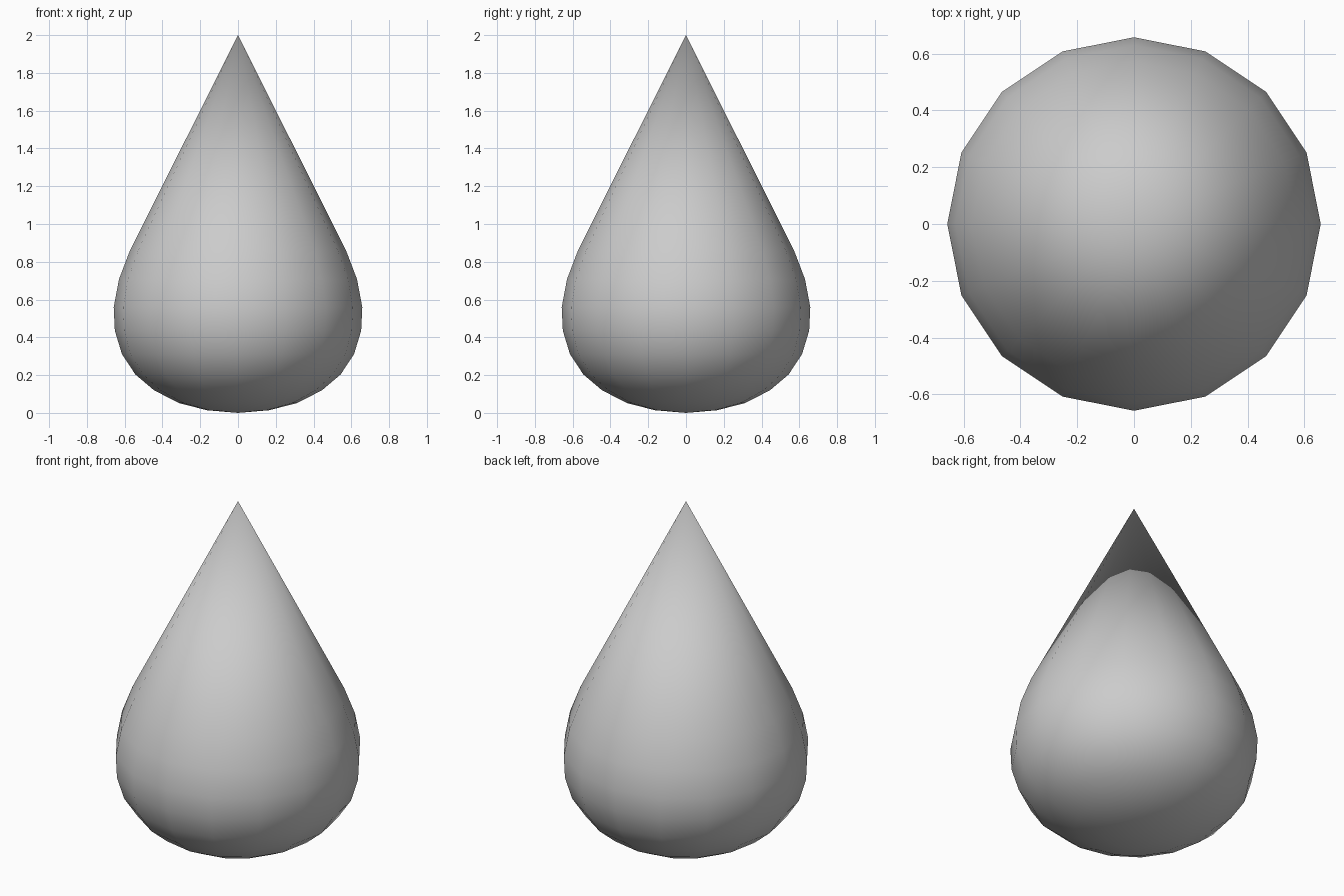
import bpy, bmesh, math

if "Cube" in bpy.data.objects:
    bpy.data.objects.remove(bpy.data.objects["Cube"])

SIDES = 16
# Half profile of the drop (radius, height), bottom to tip
profile = [(0, 0), (0.164, 0.014), (0.313, 0.052), (0.445, 0.12), (0.543, 0.203),
           (0.614, 0.31), (0.652, 0.435), (0.658, 0.56), (0.63, 0.708),
           (0.572, 0.86), (0, 2)]

# Lathe the profile around the z axis
bm = bmesh.new()
verts = [bm.verts.new((r, 0, z)) for r, z in profile]
edges = [bm.edges.new(pair) for pair in zip(verts, verts[1:])]
bmesh.ops.spin(bm, geom=verts + edges, axis=(0, 0, 1), cent=(0, 0, 0),
               angle=math.tau, steps=SIDES)
bmesh.ops.remove_doubles(bm, verts=bm.verts, dist=0.0005)
bmesh.ops.recalc_face_normals(bm, faces=bm.faces)

mesh = bpy.data.meshes.new("teardrop")
bm.to_mesh(mesh)
bm.free()

# Smooth teardrop body
mesh.shade_smooth()
drop = bpy.data.objects.new("teardrop", mesh)
bpy.context.collection.objects.link(drop)
